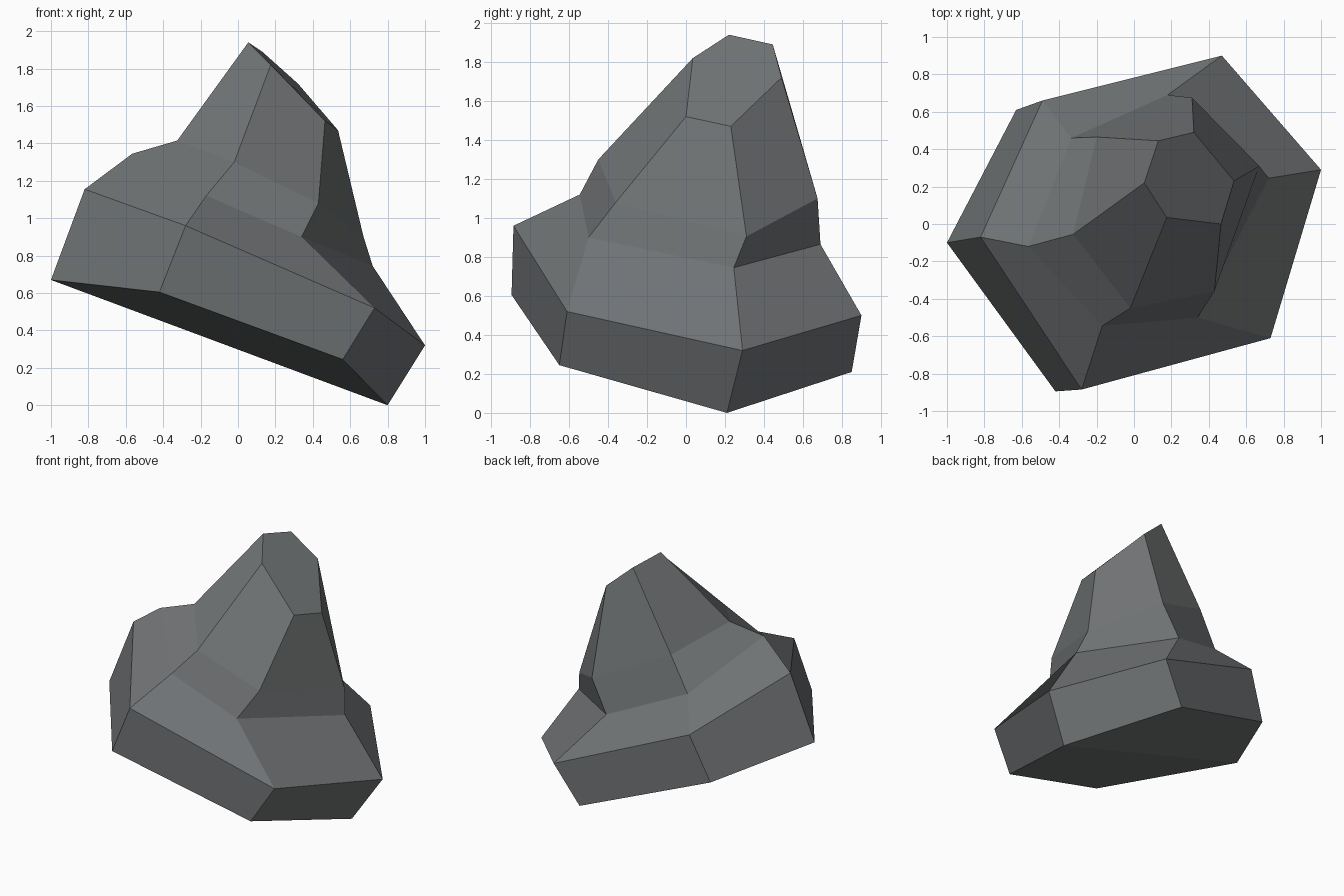
import bpy, bmesh

if "Cube" in bpy.data.objects:
    bpy.data.objects.remove(bpy.data.objects["Cube"])

# One flat stone grey
stone = bpy.data.materials.new("stone grey")
stone.diffuse_color = (0.165, 0.175, 0.18, 1)
stone.use_nodes = True
stone.node_tree.nodes["Principled BSDF"].inputs["Base Color"].default_value = stone.diffuse_color

# Leaning six-sided rings, underside to peak, starting on the left
rings = [
    # underside
    [(-1, -.10, .67), (-.42, -.895, .605), (.56, -.65, .245),
     (.80, .21, 0), (.29, .85, .21), (-.63, .61, .54)],
    # widest band
    [(-.82, -.07, 1.155), (-.28, -.885, .96), (.73, -.61, .52),
     (1, .29, .32), (.47, .9, .5), (-.49, .66, .88)],
    # shoulder
    [(-.565, -.12, 1.345), (-.17, -.545, 1.12), (.34, -.5, .9),
     (.72, .245, .745), (.18, .69, .865), (-.335, .46, 1.07)],
    # neck
    [(-.325, -.055, 1.415), (-.02, -.45, 1.3), (.43, -.36, 1.08),
     (.67, .31, .905), (.31, .675, 1.1), (-.2, .465, 1.33)],
    # peak
    [(.055, .22, 1.94), (.175, .035, 1.82), (.465, 0, 1.52),
     (.535, .23, 1.47), (.32, .49, 1.72), (.13, .445, 1.89)],
]

bm = bmesh.new()
loops = [[bm.verts.new(p) for p in ring] for ring in rings]

# Bridge each ring to the next
for low, high in zip(loops, loops[1:]):
    for i in range(6):
        j = (i + 1) % 6
        bm.faces.new((low[i], low[j], high[j], high[i]))

# Flat peak, folded underside
bm.faces.new(loops[-1])
base = loops[0]
bm.faces.new((base[3], base[2], base[1], base[0]))
bm.faces.new((base[0], base[5], base[4], base[3]))
bmesh.ops.recalc_face_normals(bm, faces=bm.faces[:])

mesh = bpy.data.meshes.new("boulder")
bm.to_mesh(mesh)
bm.free()
mesh.materials.append(stone)
bpy.context.collection.objects.link(bpy.data.objects.new("boulder", mesh))
